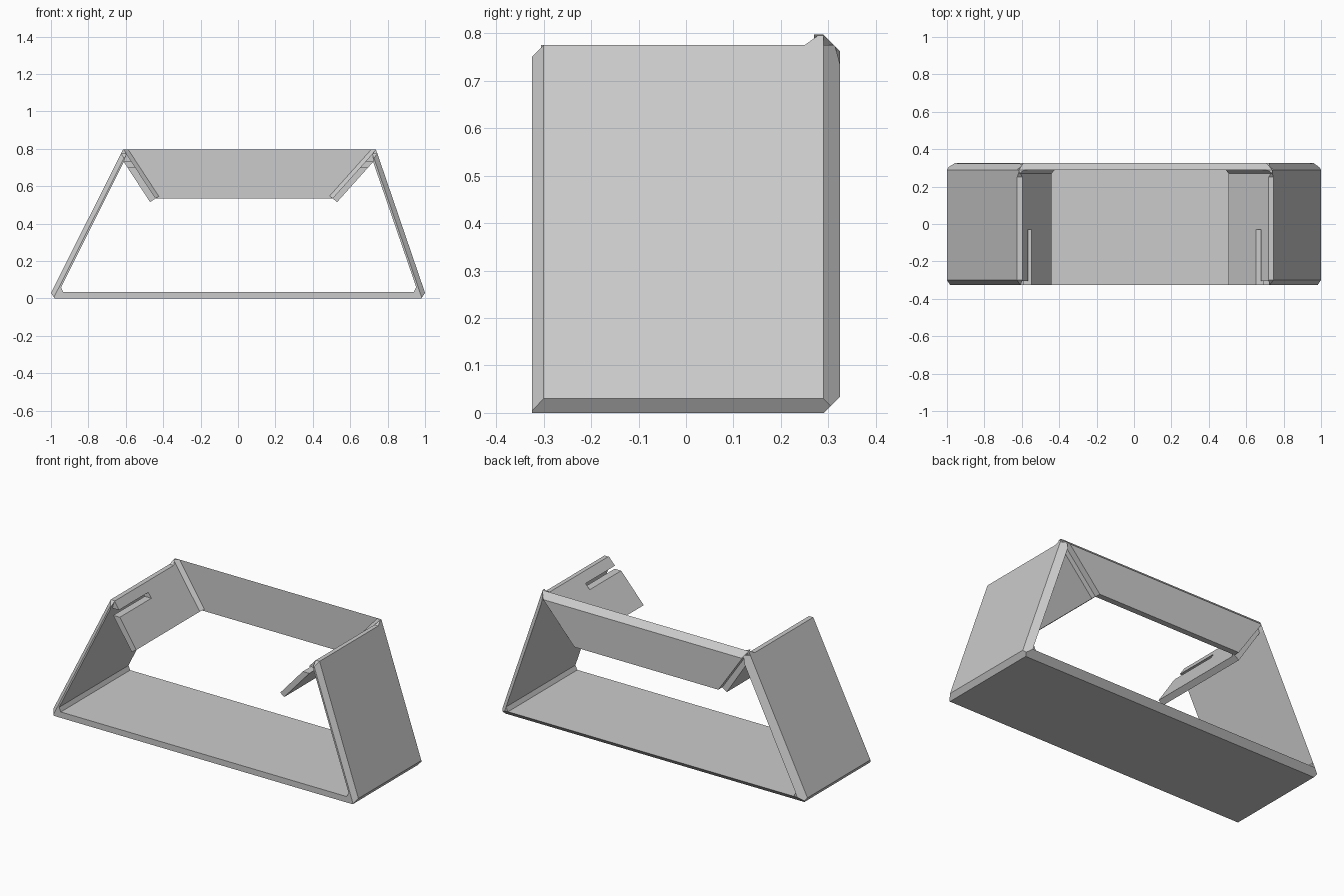
import bpy
import bmesh
from mathutils import Vector

cube = bpy.data.objects.get("Cube")
if cube:
    bpy.data.objects.remove(cube, do_unlink=True)

grey = bpy.data.materials.new("light_grey")
grey.use_nodes = True
colour = (0.6, 0.6, 0.6, 1)
grey.diffuse_color = colour
grey.node_tree.nodes["Principled BSDF"].inputs["Base Color"].default_value = colour

FRONT, BACK, INNER = -0.325, 0.325, 0.29
TOP, PEAK = 0.775, 0.797


def prism(name, outline, y0, y1, cuts=()):
    """Extrude an xz outline along y, then trim it with (point, normal) planes."""
    bm = bmesh.new()
    face = bm.faces.new([bm.verts.new((x, y0, z)) for x, z in outline])
    new = bmesh.ops.extrude_face_region(bm, geom=[face])["geom"]
    moved = [v for v in new if isinstance(v, bmesh.types.BMVert)]
    bmesh.ops.translate(bm, verts=moved, vec=(0, y1 - y0, 0))
    for point, normal in cuts:
        bmesh.ops.bisect_plane(bm, geom=bm.verts[:] + bm.edges[:] + bm.faces[:],
                               dist=1e-5, plane_co=point,
                               plane_no=Vector(normal).normalized(), clear_outer=True)
        rim = [e for e in bm.edges if e.is_boundary]
        if rim:
            bmesh.ops.holes_fill(bm, edges=rim, sides=0)
    bmesh.ops.recalc_face_normals(bm, faces=bm.faces[:])
    mesh = bpy.data.meshes.new(name)
    bm.to_mesh(mesh)
    bm.free()
    mesh.materials.append(grey)
    obj = bpy.data.objects.new(name, mesh)
    bpy.context.collection.objects.link(obj)
    return obj


def at_height(a, b, z):
    """Point at height z on the line through a and b."""
    return a.lerp(b, (z - a.y) / (b.y - a.y))


# Sides: outer foot, outer apex, flange top, flange tip, tip underside
V = Vector
sides = {
    "left": (1, V((1, 0.03)), V((0.745, TOP)), V((0.72, TOP)), V((0.505, 0.535)), V((0.53, 0.515))),
    "right": (-1, V((-1, 0.03)), V((-0.625, TOP)), V((-0.597, TOP)), V((-0.44, 0.535)), V((-0.47, 0.515))),
}

top_back = ((0, INNER, PEAK), (0, 1, 1))
back_cuts = [top_back]
front_cuts = [((0, -0.3, TOP), (0, -1, 1))]
under = {}
for name, (s, foot, apex, ridge, tip, tip_low) in sides.items():
    n = s * V((apex.y - foot.y, foot.x - apex.x)).normalized()
    back_cuts.append(((foot.x, INNER, foot.y), (n.x, 1, n.y)))
    front_cuts.append(((foot.x, -0.3, foot.y), (n.x, -1, n.y)))
    under[name] = lambda z, a=tip_low, d=tip - ridge: at_height(a, a + d, z)

# Base plate and both sloping walls as one folded sheet
L, R = sides["left"], sides["right"]
frame = [(-0.98, 0), (0.98, 0), L[1], L[2], L[3], under["left"](0.73),
         (0.953, 0.06), (0.94, 0.035), (-0.935, 0.035), (-0.946, 0.06),
         under["right"](0.73), R[3], R[2], R[1]]
prism("base_and_walls", frame, FRONT, BACK,
      [((0, INNER, 0), (0, 1, -1))] + back_cuts + front_cuts)

# Hanging back panel
panel = [(-0.62, PEAK), (0.74, PEAK), L[4], R[4]]
prism("back_panel", panel, INNER, BACK, back_cuts)

for name, (s, foot, apex, ridge, tip, tip_low) in sides.items():
    low = under[name]
    high = lambda z: at_height(ridge, tip, z)

    # Inward flange, with an open slot running in from the front
    prism(name + "_flange_root", [ridge, high(0.73), low(0.73)], -0.305, INNER)
    prism(name + "_flange_behind_slot",
          [high(0.73), high(0.70), low(0.70), low(0.73)], -0.03, INNER)
    prism(name + "_flange", [high(0.70), tip, tip_low, low(0.70)], FRONT, INNER)

    # Bevelled inside corner between flange and back panel
    t = tip - ridge
    n = s * V((t.y, -t.x)).normalized()
    crest = high(PEAK)
    prism(name + "_corner_fillet", [crest, tip, tip + n * 0.02, (crest.x - s * 0.027, PEAK)],
          0.265, INNER, [((tip.x, 0.27, tip.y), (n.x, -1, n.y))])

    # Raised corner at the back of the ridge
    outer = at_height(foot, apex, PEAK)
    prism(name + "_raised_corner", [apex, outer, crest, ridge], 0.25, INNER,
          [((0, 0.25, TOP), (0, -1, 1.4))])
